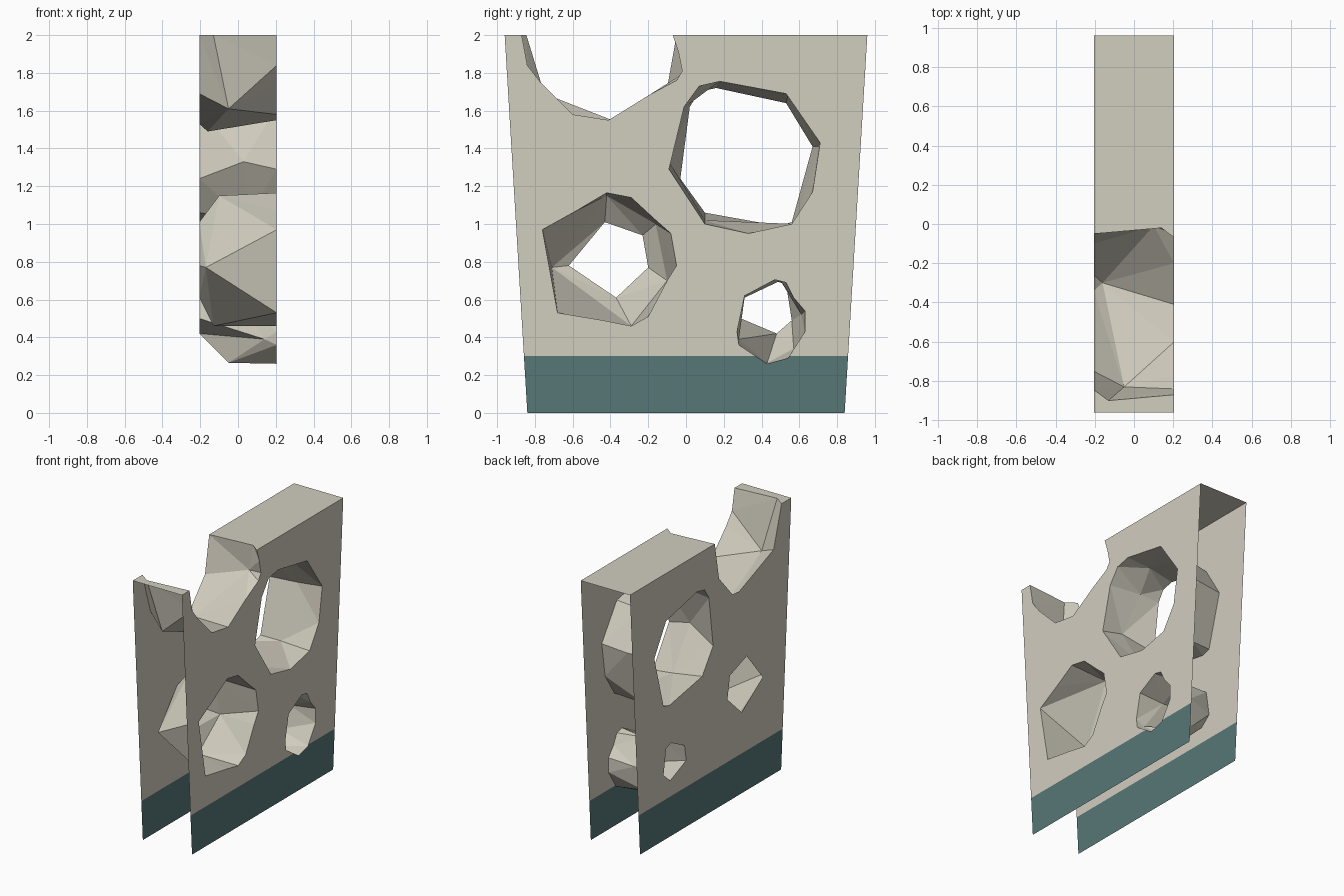
import bpy, bmesh, math
from mathutils import Vector

if "Cube" in bpy.data.objects:
    bpy.data.objects.remove(bpy.data.objects["Cube"])

W = 0.205          # half thickness of the slab
BAND = 0.30        # height of the painted base band


def material(name, rgb):
    m = bpy.data.materials.new(name)
    m.diffuse_color = (*rgb, 1)
    m.use_nodes = True
    m.node_tree.nodes["Principled BSDF"].inputs["Base Color"].default_value = m.diffuse_color
    return m


STONE = material("pale stone", (0.64, 0.61, 0.52))
TEAL = material("dark teal", (0.095, 0.185, 0.18))


def finish(bm, name, mats):
    me = bpy.data.meshes.new(name)
    bm.to_mesh(me)
    bm.free()
    for m in mats:
        me.materials.append(m)
    ob = bpy.data.objects.new(name, me)
    bpy.context.collection.objects.link(ob)
    return ob


# Each opening: outline on the right wall, loose middle ring (x, y, z), outline on the left wall
bite = dict(
    centre=(-0.45, 2.0), closed=False,
    right=[(-.87, 2), (-.84, 1.84), (-.77, 1.75), (-.68, 1.66), (-.60, 1.58), (-.41, 1.55),
           (-.20, 1.68), (-.05, 1.76), (-.02, 1.81), (-.04, 1.91), (-.07, 2)],
    mid=[(-.13, -.90, 2), (-.05, -.83, 1.61), (-.16, -.30, 1.49), (.10, -.01, 1.80), (.14, -.02, 2)],
    left=[(-.845, 2), (-.75, 1.69), (-.34, 1.53), (-.26, 1.54), (-.10, 1.72), (-.05, 2)])

large_hole = dict(
    centre=(0.32, 1.36), closed=True,
    right=[(-.09, 1.29), (-.01, 1.62), (.07, 1.73), (.18, 1.755), (.53, 1.69), (.71, 1.43),
           (.67, 1.17), (.56, 1.0), (.33, .95), (.10, 1.0)],
    mid=[(.03, -.09, 1.33), (-.05, .01, 1.63), (0, .17, 1.75), (0, .54, 1.68),
         (0, .70, 1.41), (-.05, .58, 1.0), (.04, .10, 1.02)],
    left=[(-.03, 1.24), (.02, 1.62), (.07, 1.70), (.16, 1.72), (.53, 1.64), (.67, 1.41),
          (.56, 1.01), (.49, .99), (.10, 1.06)])

medium_hole = dict(
    centre=(-0.40, 0.80), closed=True,
    right=[(-.76, .97), (-.58, 1.07), (-.42, 1.165), (-.29, 1.14), (-.16, 1.02), (-.08, .95),
           (-.05, .78), (-.10, .70), (-.20, .51), (-.29, .46), (-.44, .49), (-.68, .53)],
    mid=[(-.10, -.42, 1.15), (-.17, -.71, .77), (-.13, -.29, .46), (-.08, -.10, .70),
         (-.10, -.16, 1.0)],
    left=[(-.43, 1.01), (-.23, .94), (-.20, .77), (-.37, .61), (-.62, .78)])

small_hole = dict(
    centre=(0.45, 0.53), closed=True,
    right=[(.27, .43), (.31, .62), (.47, .705), (.53, .69), (.57, .61), (.63, .54), (.63, .43),
           (.54, .29), (.43, .26), (.28, .36)],
    mid=[(-.05, .43, .265), (.14, .28, .39), (0, .31, .61), (0, .50, .70), (0, .61, .52),
         (-.05, .57, .34)],
    left=[(.29, .50), (.31, .62), (.47, .70), (.53, .68), (.56, .49), (.48, .42)])

holes = dict(large_hole=large_hole, medium_hole=medium_hole, small_hole=small_hole)


# Faceted tunnel lining: stitch successive rings together by angle round the centre
def lining(name, h):
    cy, cz = h["centre"]
    bm = bmesh.new()

    def ring(points):
        vs = [(math.atan2(y - cy, cz - z), bm.verts.new((x, y, z))) for x, y, z in points]
        vs.sort(key=lambda p: p[0])
        if h["closed"]:
            vs.append((vs[0][0] + 2 * math.pi, vs[0][1]))
        return vs

    rings = [ring([(W, *p) for p in h["right"]]), ring(h["mid"]),
             ring([(-W, *p) for p in h["left"]])]
    for a, b in zip(rings, rings[1:]):
        i = j = 0
        while i < len(a) - 1 or j < len(b) - 1:
            step_a = j == len(b) - 1 or (i < len(a) - 1 and a[i + 1][0] + a[i][0] <= b[j + 1][0] + b[j][0])
            tri = [a[i][1], b[j][1], a[i + 1][1] if step_a else b[j + 1][1]]
            f = bm.faces.new(tri)
            f.normal_update()
            if f.normal.dot(Vector((0, cy, cz)) - f.calc_center_median()) < 0:
                f.normal_flip()
            i, j = (i + 1, j) if step_a else (i, j + 1)
    finish(bm, name, [STONE])


# Thin side wall: tapered outline with the bite in its top edge and three holes
def wall(name, x, side):
    bm = bmesh.new()
    outline = [(.84, 0), (.96, 2)] + bite[side][::-1] + [(-.96, 2), (-.84, 0)]
    for loop in [outline] + [h[side] for h in holes.values()]:
        vs = [bm.verts.new((x, y, z)) for y, z in loop]
        for a, b in zip(vs, vs[1:] + vs[:1]):
            bm.edges.new((a, b))
    out = Vector((math.copysign(1, x), 0, 0))
    bmesh.ops.triangle_fill(bm, edges=bm.edges[:], use_beauty=True, normal=out)
    bmesh.ops.bisect_plane(bm, geom=bm.verts[:] + bm.edges[:] + bm.faces[:],
                           plane_co=(0, 0, BAND), plane_no=(0, 0, 1))
    for f in bm.faces:
        f.normal_update()
        if f.normal.dot(out) < 0:
            f.normal_flip()
        f.material_index = int(f.calc_center_median().z < BAND)   # base band
    bmesh.ops.dissolve_limit(bm, angle_limit=0.01, verts=[], edges=bm.edges[:],
                             delimit={'MATERIAL'})
    finish(bm, name, [STONE, TEAL])


wall("right_wall", W, "right")
wall("left_wall", -W, "left")
lining("top_bite_lining", bite)
for hole_name, hole in holes.items():
    lining(hole_name + "_lining", hole)

# Top cap: one piece on each side of the bite
bm = bmesh.new()
for k, end in ((0, -.96), (-1, .96)):
    mx, my, _ = bite["mid"][k]
    pts = [(-W, end), (W, end), (W, bite["right"][k][0]), (mx, my), (-W, bite["left"][k][0])]
    f = bm.faces.new([bm.verts.new((x, y, 2)) for x, y in pts])
    f.normal_update()
    if f.normal.z < 0:
        f.normal_flip()
finish(bm, "top_cap", [STONE])
